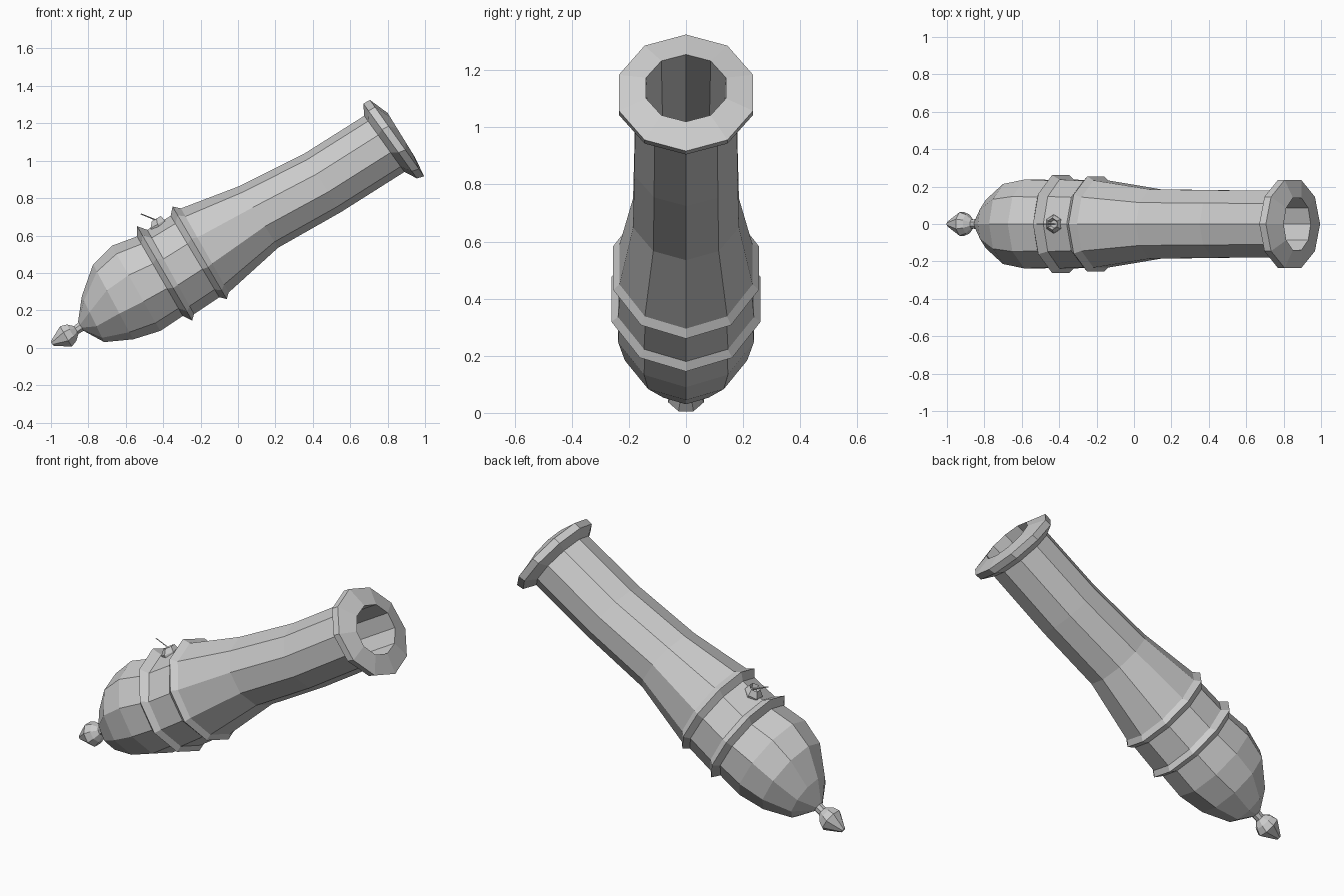
import bpy, bmesh
from math import sin, cos, pi
from mathutils import Vector

if "Cube" in bpy.data.objects:
    bpy.data.objects.remove(bpy.data.objects["Cube"])


def loft(name, rings, sides, turn=0.0):
    """Skin rings given as (top x, top z, bottom x, bottom z, half width)."""
    bm = bmesh.new()
    loops = []
    for tx, tz, bx, bz, width in rings:
        top, bottom = Vector((tx, 0, tz)), Vector((bx, 0, bz))
        mid, up, side = (top + bottom) / 2, (top - bottom) / 2, Vector((0, width, 0))
        angles = [2 * pi * (i + turn) / sides for i in range(sides)]
        loops.append([bm.verts.new(mid + up * cos(a) + side * sin(a)) for a in angles])
    for a, b in zip(loops, loops[1:]):
        for i in range(sides):
            j = (i + 1) % sides
            bm.faces.new((a[i], a[j], b[j], b[i]))
    bm.faces.new(loops[0])
    bm.faces.new(loops[-1])
    bmesh.ops.recalc_face_normals(bm, faces=bm.faces)
    mesh = bpy.data.meshes.new(name)
    bm.to_mesh(mesh)
    bm.free()
    obj = bpy.data.objects.new(name, mesh)
    bpy.context.collection.objects.link(obj)
    return obj


def turned(name, points, axis, sides, turn=0.0):
    """Round part from (centre x, centre z, radius) stations square to an axis."""
    ux, uz = -axis[1], axis[0]
    loft(name, [(x + ux * r, z + uz * r, x - ux * r, z - uz * r, r)
                for x, z, r in points], sides, turn)


AXIS = (cos(pi / 6), sin(pi / 6))

# Barrel: rounded breech, two raised bands, tapering tube, flared lip and bore
loft("cannon_barrel", [
    (-.855, .14, -.825, .09, .03),
    (-.835, .275, -.715, .03, .135),
    (-.775, .445, -.56, .045, .225),
    (-.675, .545, -.415, .09, .25),
    (-.54, .595, -.295, .17, .245),
    (-.54, .65, -.245, .145, .275),     # rear band
    (-.485, .63, -.235, .18, .25),
    (-.36, .705, -.10, .27, .243),
    (-.35, .755, -.06, .26, .268),      # front band
    (-.305, .745, -.05, .295, .245),
    (.01, .865, .215, .535, .195),      # tube
    (.35, 1.035, .55, .725, .19),
    (.675, 1.24, .89, .94, .187),
    (.67, 1.305, .957, .905, .247),     # lip
    (.705, 1.325, .995, .917, .247),
    (.80, 1.255, .945, 1.02, .147),     # bore
    (.367, 1.004, .512, .769, .138),
], 10)

# Knob behind the breech
turned("breech_knob", [
    (-.80, .14, .032), (-.865, .095, .026), (-.89, .08, .055),
    (-.92, .06, .068), (-.995, .022, .014)], AXIS, 8, .5)

# Touch-hole pan on top between the bands
turned("touch_hole_pan", [
    (-.41, .62, .045), (-.43, .66, .05), (-.437, .69, .032), (-.427, .67, .022)],
    (-.5, .866), 6, .5)

# Thin fuse leaning back out of the pan
turned("fuse", [(-.42, .675, .004), (-.52, .716, .003)], (-.93, .37), 4)
